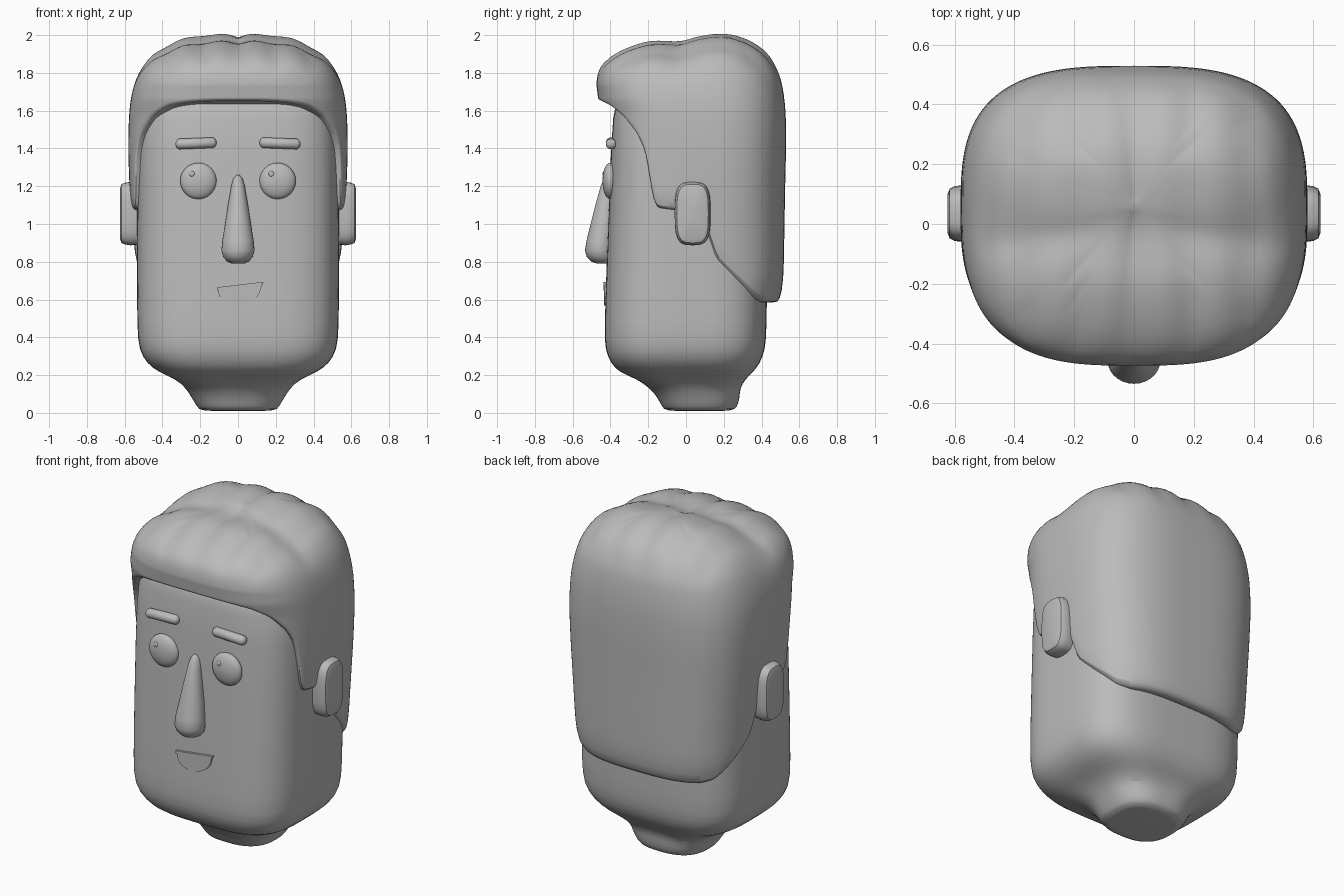
import bpy, math
from math import sin, cos, pi, exp
from mathutils import Matrix, Vector

old = bpy.data.objects.get("Cube")
if old:
    bpy.data.objects.remove(old, do_unlink=True)

GREY = (0.5, 0.5, 0.5, 1)
mat = bpy.data.materials.new("plain grey")
mat.use_nodes = True
mat.diffuse_color = GREY
mat.node_tree.nodes["Principled BSDF"].inputs["Base Color"].default_value = GREY


def finish(name, verts, faces, subdiv=0, angle=40):
    me = bpy.data.meshes.new(name)
    me.from_pydata(verts, [], faces)
    me.materials.append(mat)
    ob = bpy.data.objects.new(name, me)
    bpy.context.collection.objects.link(ob)
    if subdiv:
        ob.modifiers.new("smooth", 'SUBSURF').levels = subdiv
    bpy.ops.object.select_all(action='DESELECT')
    ob.select_set(True)
    bpy.context.view_layer.objects.active = ob
    bpy.ops.object.shade_smooth_by_angle(angle=math.radians(angle))
    return ob


def superellipse(a, n):
    c, s = cos(a), sin(a)
    return (math.copysign(abs(c) ** (2 / n), c), math.copysign(abs(s) ** (2 / n), s))


def outline(seg, n):
    return [superellipse(2 * pi * i / seg, n) for i in range(seg)]


def ring(shape, z, rx, y0, y1):
    return [(u * rx, (y0 + y1) / 2 + v * (y1 - y0) / 2, z) for u, v in shape]


def skin(name, rings, subdiv=0, turn=None, angle=40):
    """Join equal rings with quads and close both ends with fans."""
    n = len(rings[0])
    verts = [p for r in rings for p in r]
    faces = [(k * n + i, k * n + (i + 1) % n, (k + 1) * n + (i + 1) % n, (k + 1) * n + i)
             for k in range(len(rings) - 1) for i in range(n)]
    for k, flip in ((0, True), (len(rings) - 1, False)):
        mid = sum((Vector(p) for p in rings[k]), Vector()) / n
        verts.append(tuple(mid))
        c = len(verts) - 1
        for i in range(n):
            a, b = k * n + i, k * n + (i + 1) % n
            faces.append((b, a, c) if flip else (a, b, c))
    if turn:
        verts = [tuple(turn @ Vector(p)) for p in verts]
    return finish(name, verts, faces, subdiv, angle)


def interp(table, x):
    """Piecewise linear lookup; each row is (key, values...)."""
    if x <= table[0][0]:
        return table[0][1:]
    for a, b in zip(table, table[1:]):
        if x <= b[0]:
            t = (x - a[0]) / (b[0] - a[0])
            return tuple(p + (q - p) * t for p, q in zip(a[1:], b[1:]))
    return table[-1][1:]


# Head and neck: height, half width, front, back
HEAD = [(0.01, .20, -.11, .25), (.03, .215, -.125, .27), (.08, .245, -.15, .285),
        (.13, .275, -.19, .285), (.18, .33, -.26, .315), (.215, .42, -.355, .355),
        (.26, .48, -.395, .39), (.33, .525, -.43, .42), (.45, .535, -.432, .428),
        (.8, .535, -.42, .43), (1.2, .535, -.405, .43), (1.6, .53, -.39, .43),
        (1.75, .45, -.35, .40)]
skin("head", [ring(outline(64, 2.6 if r[0] < .15 else 3.5), *r) for r in HEAD], 1)

# Hair outer wall, crown, and lower edge by depth
WALL = [(.58, .525, -.42, .50), (.64, .54, -.42, .515), (.9, .555, -.42, .52),
        (1.2, .575, -.42, .525), (1.4, .582, -.42, .53), (1.57, .578, -.435, .53),
        (1.66, .57, -.465, .525), (1.74, .55, -.475, .51)]
CROWN = [(1.79, .53, -.47, .495), (1.83, .50, -.455, .475), (1.875, .455, -.41, .45),
         (1.915, .395, -.34, .41), (1.945, .33, -.26, .36), (1.965, .26, -.19, .30),
         (1.975, .18, -.11, .24), (1.98, .10, -.03, .16), (1.98, .03, .03, .09)]
EDGE = [(-.44, 1.645), (-.39, 1.615), (-.34, 1.56), (-.27, 1.46), (-.23, 1.36),
        (-.185, 1.08), (.10, 1.05), (.14, .83), (.25, .73), (.40, .60), (.46, .58)]
shape = outline(112, 3)
low = [interp(EDGE, y)[0] for _, y, _ in ring(shape, 0, .57, -.44, .53)]
ROWS = 10


def wall_point(i, z, inset=0):
    rx, y0, y1 = interp(WALL, z)
    u, v = shape[i]
    return ring([(u, v)], z, rx - inset, y0 + inset, y1 - inset)[0]


def ruffle(p):
    x, y, z = p
    w = min(1, max(0, (z - 1.76) / .12))
    z += w * .022 * (abs(sin(pi * x / .19)) - .6)
    z -= w * .025 * exp(-((y + .05) / .07) ** 2)
    z += w * .025 * exp(-((y - .2) / .15) ** 2)
    return (x, y, z)


rings = [[wall_point(i, z + .02, .12) for i, z in enumerate(low)],
         [wall_point(i, z, .03) for i, z in enumerate(low)],
         [wall_point(i, z + .012, .004) for i, z in enumerate(low)]]
for k in range(1, ROWS + 1):
    t = k / ROWS
    rings.append([wall_point(i, z + .012 + (1.74 - z - .012) * t) for i, z in enumerate(low)])
rings += [[ruffle(p) for p in ring(shape, *r)] for r in CROWN]
skin("hair", rings, 1, angle=60)

# Ears: rounded slabs pointing sideways
for side, name in ((1, "left_ear"), (-1, "right_ear")):
    ear = [(.49, .085, .16), (.57, .095, .168), (.60, .092, .163), (.617, .083, .155), (.624, .065, .135)]
    skin(name, [[(side * x, .035 + u * ry, 1.055 + v * rz) for u, v in outline(32, 3.4)][::side]
                for x, ry, rz in ear])

# Nose: height, half width, front, back
NOSE = [(.79, .03, -.47, -.39), (.80, .055, -.50, -.385), (.825, .078, -.525, -.38),
        (.86, .088, -.535, -.38), (.91, .083, -.527, -.38), (1.0, .069, -.505, -.37),
        (1.1, .053, -.48, -.37), (1.2, .036, -.452, -.37), (1.24, .025, -.435, -.37),
        (1.26, .008, -.42, -.38)]
skin("nose", [ring(outline(28, 2), *r) for r in NOSE], angle=70)


def ball(name, centre, radii):
    bands = 16
    rs = [[(cos(b) * u, cos(b) * v, sin(b)) for u, v in outline(32, 2)]
          for b in (-pi / 2 + pi * (k + .1) / (bands + .2) for k in range(bands + 1))]
    skin(name, rs, turn=Matrix.Translation(centre) @ Matrix.Diagonal((*radii, 1)), angle=80)


# Eyes with small raised glints, and capsule brows
for side, name in ((1, "left"), (-1, "right")):
    ball(name + "_eye", (side * .21, -.402, 1.228), (.096, .04, .096))
    ball(name + "_glint", (side * .21 - .033, -.434, 1.265), (.015, .008, .015))
    brow = [(-.108, .008), (-.102, .02), (-.09, .028), (.09, .028), (.102, .02), (.108, .008)]
    tilt = Matrix.Translation((side * .222, -.396, 1.427)) @ Matrix.Rotation(side * .04, 4, 'Y')
    skin(name + "_brow", [[(x, -v * r, u * r) for u, v in outline(20, 2)][::-1]
                          for x, r in brow], turn=tilt, angle=60)


# Mouth: a half-moon plate with a slim lip along its tilted top
def plate(name, pts, front, back):
    n = len(pts)
    verts = [(x, y, z) for y in (front, back) for x, z in pts]
    faces = [tuple(range(n)), tuple(range(2 * n - 1, n - 1, -1))]
    faces += [(i, i + n, (i + 1) % n + n, (i + 1) % n) for i in range(n)]
    return finish(name, verts, faces, angle=30)


def mouth_top(x):
    return .675 + .12 * (x - .01)


bow = [(.01 + .115 * cos(a), mouth_top(.01 + .115 * cos(a)) - .105 * abs(sin(a)) ** .8)
       for a in (pi + pi * k / 16 for k in range(17))]
plate("mouth", bow, -.433, -.40)
plate("upper_lip", [(x, mouth_top(x) + d) for x, d in
                    ((-.11, -.012), (.13, -.012), (.135, .004), (-.11, .004))], -.438, -.40)
